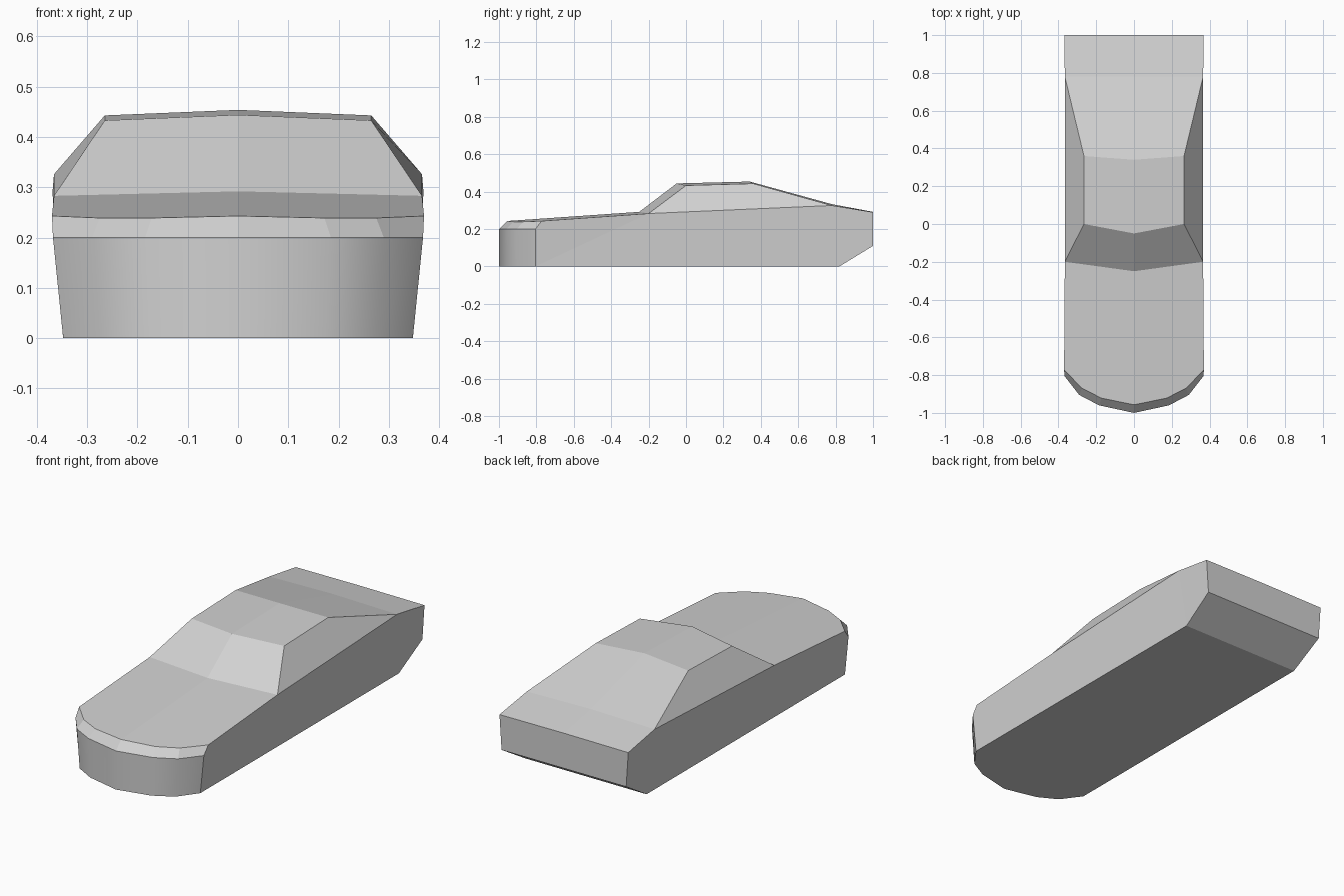
import bpy
import bmesh
from mathutils import Vector

if "Cube" in bpy.data.objects:
    bpy.data.objects.remove(bpy.data.objects["Cube"])

paint = bpy.data.materials.new("light_grey_paint")
paint.use_nodes = True
GREY = (0.64, 0.64, 0.64, 1)
paint.diffuse_color = GREY
paint.node_tree.nodes["Principled BSDF"].inputs["Base Color"].default_value = GREY


def strip(a, b):
    """Quads joining two rows of points."""
    return [[a[i], a[i + 1], b[i + 1], b[i]] for i in range(len(a) - 1)]


def make_part(name, flat_faces, round_faces=()):
    """Mesh of one half plus its mirror image, welded on the centre line."""
    bm = bmesh.new()
    for faces, smooth in ((flat_faces, False), (round_faces, True)):
        for points in faces:
            for side in (1, -1):
                # the mirrored half runs the other way to keep normals outward
                pts = points if side == 1 else points[::-1]
                face = bm.faces.new([bm.verts.new((p[0] * side, p[1], p[2])) for p in pts])
                face.smooth = smooth
    bmesh.ops.remove_doubles(bm, verts=bm.verts, dist=0.0005)
    # hard edges everywhere except inside the rounded nose
    for edge in bm.edges:
        edge.smooth = all(f.smooth for f in edge.link_faces)
    mesh = bpy.data.meshes.new(name)
    bm.to_mesh(mesh)
    bm.free()
    mesh.materials.append(paint)
    obj = bpy.data.objects.new(name, mesh)
    bpy.context.collection.objects.link(obj)
    return obj


def orient(faces, inside):
    """Wind every face so that it looks away from a point inside."""
    result = []
    for pts in faces:
        v = [Vector(p) for p in pts]
        normal = Vector()
        for i in range(len(v)):
            normal += (v[i] - v[0]).cross(v[(i + 1) % len(v)] - v[0])
        mid = sum(v, Vector()) / len(v)
        result.append(pts if normal.dot(mid - Vector(inside)) > 0 else pts[::-1])
    return result


# Nose outline, from centre to side, at floor, bumper and bonnet height
outline = [(0, -1), (0.185, -0.96), (0.29, -0.905), (0.368, -0.805)]
nose_low = [(x * 0.945, y, 0) for x, y in outline]
nose_mid = [(x, y, 0.2) for x, y in outline]
nose_top = [(0, -0.957, 0.243), (0.172, -0.922, 0.239),
            (0.275, -0.87, 0.239), (0.37, -0.772, 0.243)]

# Waist corners and centre line, front to back
cowl_mid, cowl = (0, -0.25, 0.292), (0.366, -0.2, 0.283)
deck_mid, deck = (0, 0.78, 0.333), (0.366, 0.78, 0.326)
tail_mid, tail = (0, 1, 0.292), (0.369, 1, 0.29)
kick_mid, kick = (0, 1, 0.11), (0.357, 1, 0.11)
floor_mid, floor = (0, 0.82, 0), (0.348, 0.82, 0)

# Lower body
body_faces = strip(nose_mid, nose_top)
body_faces += [
    nose_top + [cowl, cowl_mid],                        # bonnet
    [deck_mid, deck, tail, tail_mid],                   # boot lid
    [tail_mid, tail, kick, kick_mid],                   # tail panel
    [kick_mid, kick, floor, floor_mid],                 # rear undercut
    nose_low + [floor, floor_mid],                      # floor
    [nose_low[-1], nose_mid[-1], nose_top[-1], cowl],   # front wing
    [nose_low[-1], cowl, deck, floor],                  # door side
    [floor, deck, tail, kick],                          # rear wing
]
centre = (0, 0, 0.15)
make_part("car_body", orient(body_faces, centre),
          orient(strip(nose_low, nose_mid), centre))

# Cabin: windscreen, roof, rear window and side windows
mid_line = [cowl_mid, (0, -0.05, 0.444), (0, 0.34, 0.454), deck_mid]
rail = [cowl, (0.265, 0, 0.433), (0.265, 0.36, 0.443), deck]
cabin_faces = strip(mid_line, rail) + [rail]
make_part("cabin", orient(cabin_faces, (0, 0.2, 0.2)))
